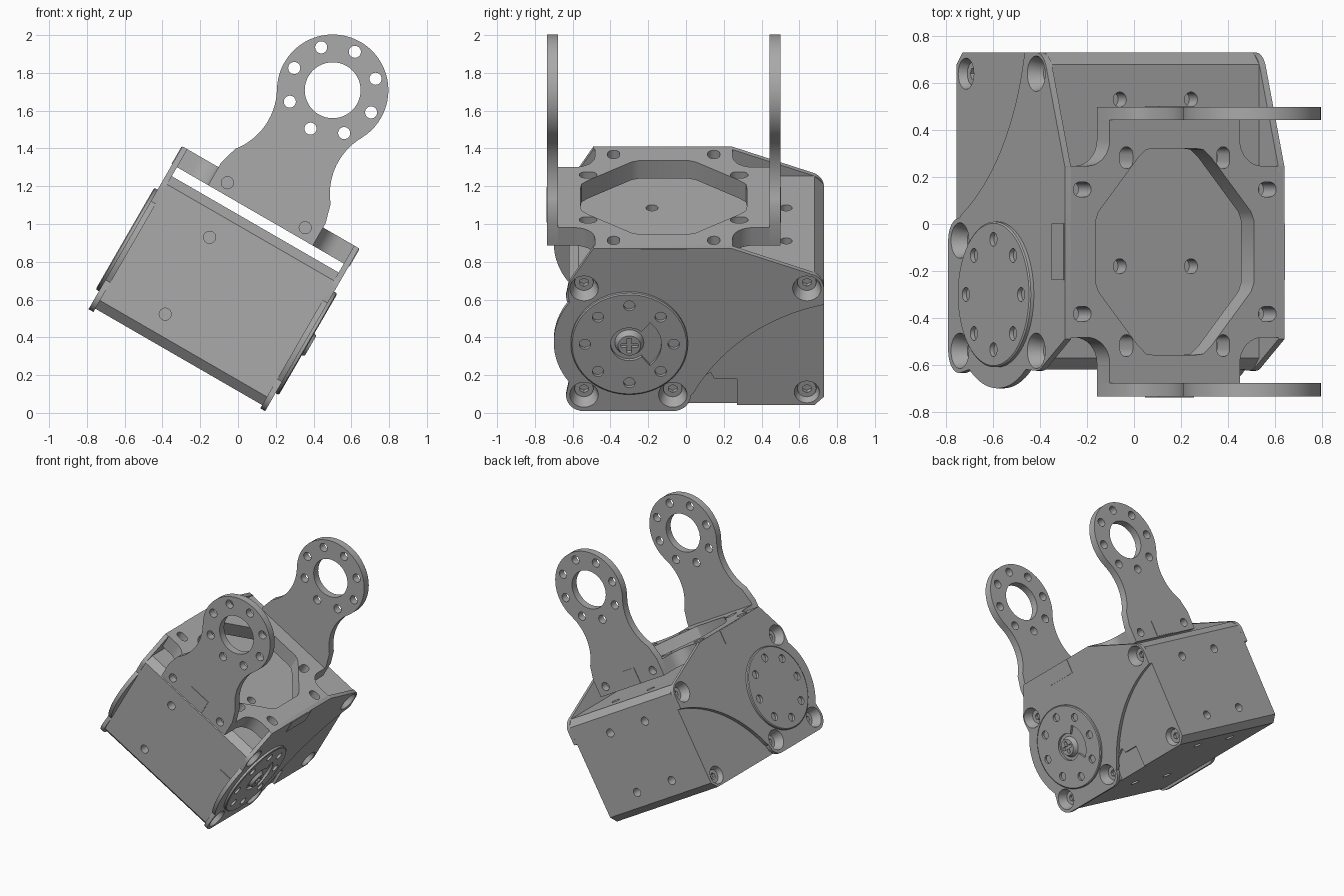
import bpy, bmesh
from math import radians, cos, sin, pi
from mathutils import Matrix, Vector

old = bpy.data.objects.get("Cube")
if old:
    bpy.data.objects.remove(old, do_unlink=True)

grey = bpy.data.materials.new("machine grey")
grey.use_nodes = True
COLOR = (0.40, 0.40, 0.40, 1)
grey.diffuse_color = COLOR
grey.node_tree.nodes["Principled BSDF"].inputs["Base Color"].default_value = COLOR

# Everything is built upright, then the whole assembly is tilted about y
TILT = Matrix.Rotation(radians(30), 4, 'Y') @ Matrix.Translation((-0.42, 0, 0))
MID = -0.118            # y centre of the bracket
HORN = (-0.30, 0.50)    # y, z of the output shaft
PLACE = {'x': lambda a, b, d: (d, a, b),
         'y': lambda a, b, d: (a, d, b),
         'z': lambda a, b, d: (a, b, d)}


def arc(cx, cy, r, a0, a1, n=10):
    angles = [radians(a0 + (a1 - a0) * i / n) for i in range(n + 1)]
    return [(cx + r * cos(a), cy + r * sin(a)) for a in angles]


def add_prism(bm, points, axis, d0, d1):
    """Extrude a closed profile along an axis."""
    low = [bm.verts.new(PLACE[axis](a, b, d0)) for a, b in points]
    high = [bm.verts.new(PLACE[axis](a, b, d1)) for a, b in points]
    bm.faces.new(low)
    bm.faces.new(high)
    for i in range(len(low)):
        j = (i + 1) % len(low)
        bm.faces.new((low[i], low[j], high[j], high[i]))


def add_box(bm, axis, a0, a1, b0, b1, d0, d1):
    add_prism(bm, [(a0, b0), (a1, b0), (a1, b1), (a0, b1)], axis, d0, d1)


def add_cone(bm, start, end, r0, r1, sides=24):
    start, end = Vector(start), Vector(end)
    way = end - start
    m = Matrix.Translation((start + end) / 2) @ way.to_track_quat('Z', 'Y').to_matrix().to_4x4()
    bmesh.ops.create_cone(bm, cap_ends=True, segments=sides, radius1=r0,
                          radius2=r1, depth=way.length, matrix=m)


def add_hole(bm, axis, a, b, d0, d1, r=0.032):
    add_cone(bm, PLACE[axis](a, b, d0), PLACE[axis](a, b, d1), r, r)


def add_slot(bm, x, y, dx, dy, r=0.032):
    turn = 0 if dx else 90
    pts = arc(x + dx, y + dy, r, turn - 90, turn + 90, 8)
    pts += arc(x - dx, y - dy, r, turn + 90, turn + 270, 8)
    add_prism(bm, pts, 'z', 0.90, 1.12)


def to_object(name, bm):
    bmesh.ops.recalc_face_normals(bm, faces=bm.faces)
    mesh = bpy.data.meshes.new(name)
    bm.to_mesh(mesh)
    bm.free()
    obj = bpy.data.objects.new(name, mesh)
    bpy.context.collection.objects.link(obj)
    return obj


def finish(name, bm, *cutters):
    """Cut the part, shade it and tilt it into place."""
    obj = to_object(name, bm)
    helpers = []
    for cut in cutters:
        helper = to_object("cutter", cut)
        helper.hide_render = True
        mod = obj.modifiers.new("cut", 'BOOLEAN')
        mod.operation, mod.solver, mod.object = 'DIFFERENCE', 'EXACT', helper
        helpers.append(helper)
    if helpers:
        graph = bpy.context.evaluated_depsgraph_get()
        mesh = bpy.data.meshes.new_from_object(obj.evaluated_get(graph))
        obj.modifiers.clear()
        obj.data = mesh
        for helper in helpers:
            bpy.data.objects.remove(helper, do_unlink=True)
    obj.data.name = name
    obj.data.materials.clear()
    obj.data.materials.append(grey)
    obj.data.shade_smooth()
    obj.data.set_sharp_from_angle(angle=radians(30))
    obj.matrix_world = TILT
    return obj


# Countersunk screw positions on each side (y, z)
SCREWS = [(-0.54, 0.83), (0.64, 0.83), (-0.54, 0.18), (-0.07, 0.18), (0.64, 0.18)]


def screw_pockets(s):
    bm = bmesh.new()
    for y, z in SCREWS:
        add_cone(bm, (s * 0.56, y, z), (s * 0.44, y, z), 0.082, 0.045)
    return bm


# Motor body with chamfered long edges
body = bmesh.new()
add_prism(body, [(-0.57, 0.10), (0.68, 0.10), (0.73, 0.15), (0.73, 0.86),
                 (0.68, 0.91), (-0.57, 0.91), (-0.62, 0.86), (-0.62, 0.15)], 'x', -0.51, 0.51)
cut = bmesh.new()
for x in (-0.175, 0.175):
    for y in (-0.18, 0.53):
        add_hole(cut, 'z', x, y, 0.84, 0.95)
        add_hole(cut, 'z', x, y, 0.05, 0.17)
    for z in (0.26, 0.73):
        add_hole(cut, 'y', x, z, 0.66, 0.78)
        if x < 0:
            add_hole(cut, 'y', x, z, -0.66, -0.55)
# Cable recess low on one side
add_prism(cut, [(0.0, 0.05), (0.0, 0.22), (0.13, 0.30), (0.15, 0.26),
                (0.27, 0.26), (0.27, 0.05)], 'x', 0.49, 0.55)
finish("motor_body", body, cut, screw_pockets(1), screw_pockets(-1))

# Raised label panel on the front
panel = bmesh.new()
add_box(panel, 'y', 0.395, 0.505, 0.38, 0.61, -0.627, -0.61)
finish("front_panel", panel)

# Side plates with bulge round the shaft and a swept rear edge
outline = arc(-0.07, 0.175, 0.095, -90, 0, 8)
outline += arc(0.963, -0.278, 1.035, 153, 103, 24)
outline += arc(0.64, 0.83, 0.09, 0, 68, 8) + [(0.24, 1.075), (-0.49, 1.075)]
outline += arc(-0.54, 0.83, 0.085, 140, 180, 5)
outline += arc(*HORN, 0.40, 143, 217, 16)
outline += arc(-0.54, 0.175, 0.095, 180, 270, 8)

for s, side in ((1, "left"), (-1, "right")):
    plate = bmesh.new()
    add_prism(plate, outline, 'x', s * 0.51, s * 0.54)
    cut = bmesh.new()
    for off in (-0.265, 0.265):
        add_hole(cut, 'x', MID + off, 1.03, s * 0.49, s * 0.56, 0.03)
    finish(side + "_side_plate", plate, cut, screw_pockets(s))

    # Screws sunk in the pockets
    screws, sockets = bmesh.new(), bmesh.new()
    for y, z in SCREWS:
        add_cone(screws, (s * 0.43, y, z), (s * 0.475, y, z), 0.05, 0.05)
        add_cone(sockets, (s * 0.45, y, z), (s * 0.49, y, z), 0.025, 0.025, 6)
    finish(side + "_screws", screws, sockets)

    # Round output disc with a ring of holes
    disc, cut = bmesh.new(), bmesh.new()
    y, z = HORN
    add_cone(disc, (s * 0.53, y, z), (s * 0.555, y, z), 0.31, 0.31, 64)
    add_cone(disc, (s * 0.555, y, z), (s * 0.56, y, z), 0.31, 0.303, 64)
    bmesh.ops.remove_doubles(disc, verts=disc.verts, dist=0.0001)
    bmesh.ops.delete(disc, geom=[f for f in disc.faces if len(f.verts) > 4 and
                     abs(f.calc_center_median().x - s * 0.555) < 0.001], context='FACES_ONLY')
    for hy, hz in arc(y, z, 0.235, 0, 315, 7):
        add_hole(cut, 'x', hy, hz, s * 0.535, s * 0.58, 0.03)
    if s > 0:
        add_prism(cut, arc(y, z, 0.10, 50, 310, 20) + arc(y, z, 0.17, -50, 50, 12),
                  'x', 0.54, 0.58)
    finish(side + "_output_disc", disc, cut)

    # Seam tab where the bracket folds
    tab = bmesh.new()
    add_box(tab, 'x', MID - 0.12, MID + 0.12, 0.965, 1.07, s * 0.53, s * 0.544)
    finish(side + "_fold_tab", tab)

# Cross-head centre screw
head, cut = bmesh.new(), bmesh.new()
add_cone(head, (0.53, *HORN), (0.575, *HORN), 0.082, 0.06, 32)
y, z = HORN
plus = [(0.012, 0.012), (0.012, 0.045), (-0.012, 0.045), (-0.012, 0.012),
        (-0.045, 0.012), (-0.045, -0.012)]
add_prism(cut, [(y + a, z + b) for a, b in plus + [(-a, -b) for a, b in plus]], 'x', 0.55, 0.6)
finish("centre_screw", head, cut)


def mirror4(quarter):
    """Complete a quarter outline into a closed symmetric one, centred on MID."""
    half = quarter + [(-a, b) for a, b in reversed(quarter)]
    return [(a, MID + b) for a, b in half + [(-a, -b) for a, b in half]]


# Cross-shaped bracket base with a central opening and slots
base, cut = bmesh.new(), bmesh.new()
add_prism(base, mirror4([(0.54, 0.365)] + arc(0.43, 0.475, 0.11, 270, 180, 8) + [(0.32, 0.56)]),
          'z', 0.965, 1.075)
add_prism(cut, mirror4([(0.39, 0.13), (0.375, 0.17), (0.18, 0.40), (0.14, 0.435), (0.10, 0.44)]),
          'z', 0.90, 1.12)
for sx in (-1, 1):
    for sy in (-1, 1):
        add_slot(cut, sx * 0.455, MID + sy * 0.265, 0.012, 0)
        add_slot(cut, sx * 0.238, MID + sy * 0.40, 0, 0.015)
finish("bracket_base", base, cut)

# Hinge arms with eye rings
EYE = 1.73
right_half = [(0.32, 0.965), (0.32, 1.10)] + arc(0.56, 1.42, 0.345, 219, 151, 14)
ring = arc(0, EYE, 0.295, -29, 209, 40)[1:-1]
arm_outline = right_half + ring + [(-a, b) for a, b in reversed(right_half)]
for s, side in ((-1, "front"), (1, "back")):
    arm, cut = bmesh.new(), bmesh.new()
    d0, d1 = MID + s * 0.56, MID + s * 0.617
    add_prism(arm, arm_outline, 'y', d0, d1)
    e0, e1 = d0 - s * 0.02, d1 + s * 0.02
    add_cone(cut, (0, e0, EYE), (0, e1, EYE), 0.148, 0.148, 48)
    for hx, hz in arc(0, EYE, 0.235, 0, 315, 7):
        add_hole(cut, 'y', hx, hz, e0, e1)
    for hx in (-0.238, 0.238):
        add_hole(cut, 'y', hx, 1.027, e0, e1)
    finish(side + "_hinge_arm", arm, cut)
    tab = bmesh.new()
    add_box(tab, 'y', -0.086, 0.086, 0.97, 1.09, d1 - s * 0.01, d1 + s * 0.004)
    finish(side + "_fold_tab", tab)
